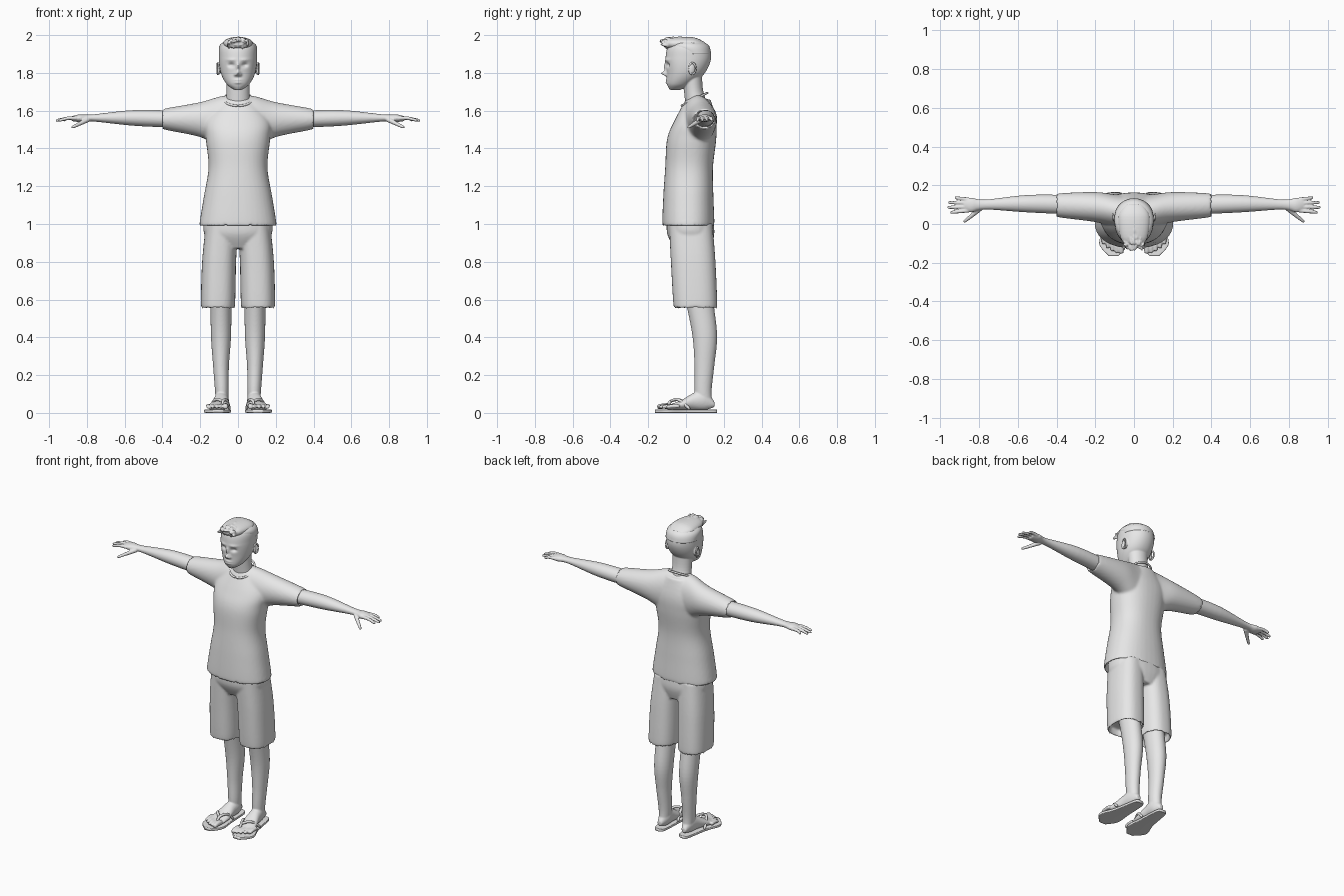
import bpy, bmesh, math, random
from mathutils import Vector, Matrix

random.seed(4)
cube = bpy.data.objects.get("Cube")
if cube:
    bpy.data.objects.remove(cube, do_unlink=True)

shade = (0.8, 0.8, 0.8, 1)
grey = bpy.data.materials.new("plain_grey")
grey.use_nodes = True
grey.diffuse_color = shade
grey.node_tree.nodes["Principled BSDF"].inputs["Base Color"].default_value = shade


# Cross-sections: position along an axis, then the low and high limits of the other two
def level(z, half, front, back, mid=0):
    return z, mid - half, mid + half, front, back


def arm_slice(x, front, back, bottom, top):
    return x, front, back, bottom, top


def foot_slice(y, half, top, bottom, mid=0):
    return y, mid - half, mid + half, bottom, top


def grow(section, d):
    t, a_low, a_high, b_low, b_high = section
    return t, a_low - d, a_high + d, b_low - d, b_high + d


def hem(section, lift):
    """Turn an open cloth edge inward."""
    inner = grow(section, -.012)
    return [(inner[0] + lift, *inner[1:]), inner, section]


def skin(bm, rings):
    """Bridge vertex rings and cap both ends."""
    rows = [[bm.verts.new(p) for p in ring] for ring in rings]
    for low, high in zip(rows, rows[1:]):
        for i in range(len(low)):
            bm.faces.new((low[i - 1], low[i], high[i], high[i - 1]))
    bm.faces.new(rows[0][::-1])
    bm.faces.new(rows[-1])
    return [v for row in rows for v in row]


def resample(keys, steps):
    """Smooth interpolation through number tuples."""
    out = []
    last = len(keys) - 1
    for i in range(last):
        before, start, end, after = (keys[max(0, min(last, i + k))] for k in (-1, 0, 1, 2))
        for s in range(steps):
            t = s / steps
            out.append([0.5 * (2 * b + (c - a) * t + (2 * a - 5 * b + 4 * c - d) * t * t
                               + (3 * b - a - 3 * c + d) * t ** 3)
                        for a, b, c, d in zip(before, start, end, after)])
    return out + [list(keys[-1])]


def rounded(value, power):
    return math.copysign(abs(value) ** (2 / power), value)


def loft(bm, axis, sections, power=2.0, steps=6, sides=40, flip=1):
    """Skin a row of rounded sections lying along an axis."""
    rings = []
    for t, a_low, a_high, b_low, b_high in resample(sections, steps):
        ring = []
        for i in range(sides):
            angle = math.tau * i / sides
            a = (a_low + a_high + (a_high - a_low) * rounded(math.cos(angle), power)) / 2
            b = (b_low + b_high + (b_high - b_low) * rounded(math.sin(angle), power)) / 2
            x, y, z = {"x": (t, a, b), "y": (a, t, b), "z": (a, b, t)}[axis]
            ring.append((x * flip, y, z))
        rings.append(ring)
    return skin(bm, rings)


def tube(bm, points, radius, taper=1.0, sides=12, steps=5):
    """Round tube through points, narrowing to taper times its radius."""
    path = [Vector(p) for p in resample(points, steps)]
    last = len(path) - 1
    rings = []
    for i, centre in enumerate(path):
        turn = (path[min(i + 1, last)] - path[max(i - 1, 0)]).to_track_quat("Z", "Y")
        r = radius * (1 + (taper - 1) * i / last) * (0.6 if i in (0, last) else 1)
        angles = [math.tau * k / sides for k in range(sides)]
        rings.append([centre + turn @ Vector((r * math.cos(a), r * math.sin(a), 0)) for a in angles])
    skin(bm, rings)


def blob(bm, location, size, tilt=0, turn=0):
    matrix = (Matrix.Translation(location) @ Matrix.Rotation(turn, 4, "Z")
              @ Matrix.Rotation(tilt, 4, "X") @ Matrix.Diagonal((*size, 1)))
    bmesh.ops.create_uvsphere(bm, u_segments=16, v_segments=10, radius=1, matrix=matrix)


def bump(verts, z, wide, tall, out, x=0):
    """Push the face out, alike on both sides."""
    for v in verts:
        if v.co.y < 0:
            v.co.y -= out * math.exp(-((abs(v.co.x) - x) / wide) ** 2 - ((v.co.z - z) / tall) ** 2)


def jitter(amount):
    return random.uniform(-amount, amount)


def finish(name, bm, voxel=0, soften=3, mirror=False):
    bmesh.ops.recalc_face_normals(bm, faces=bm.faces)
    for face in bm.faces:
        face.smooth = True
    mesh = bpy.data.meshes.new(name)
    bm.to_mesh(mesh)
    bm.free()
    mesh.materials.append(grey)
    ob = bpy.data.objects.new(name, mesh)
    bpy.context.collection.objects.link(ob)
    if voxel:
        remesh = ob.modifiers.new("Blend", "REMESH")
        remesh.mode = "VOXEL"
        remesh.voxel_size = voxel
        remesh.use_smooth_shade = True
        ob.modifiers.new("Soften", "SMOOTH").iterations = soften
    if mirror:
        ob.modifiers.new("Mirror", "MIRROR")


# Shirt: body, and one loft running from sleeve to sleeve
bm = bmesh.new()
loft(bm, "z", hem(level(z=1, half=.204, front=-.125, back=.15), lift=.03) + [
    level(z=1.15, half=.18, front=-.12, back=.145),
    level(z=1.3, half=.156, front=-.11, back=.143),
    level(z=1.45, half=.17, front=-.1, back=.16),
    level(z=1.55, half=.17, front=-.06, back=.16),
    level(z=1.66, half=.08, front=0, back=.13)], power=2.3)
sleeve = hem(arm_slice(x=.39, front=.035, back=.158, bottom=1.5, top=1.61), lift=-.02) + [
    arm_slice(x=.2, front=.01, back=.165, bottom=1.46, top=1.645),
    arm_slice(x=.07, front=-.02, back=.15, bottom=1.4, top=1.68)]
loft(bm, "x", sleeve + [(-x, *limits) for x, *limits in reversed(sleeve)])
finish("shirt", bm, voxel=.008, soften=5)

# Collar band, dipping at the front
bm = bmesh.new()
turns = [math.tau * k / 24 for k in range(25)]
tube(bm, [(.076 * math.sin(a), .045 - .068 * math.cos(a), 1.66 - .034 * math.cos(a)) for a in turns],
     radius=.006, steps=2)
finish("collar", bm)

# Shorts: hips and two legs
bm = bmesh.new()
loft(bm, "z", [level(z=1.05, half=.175, front=-.1, back=.14),
               level(z=.95, half=.18, front=-.1, back=.15),
               level(z=.87, half=.12, front=-.06, back=.13)], power=2.4)
for side in (1, -1):
    loft(bm, "z", hem(level(z=.57, half=.09, front=-.066, back=.165, mid=.106), lift=.03) + [
        level(z=.8, half=.09, front=-.08, back=.156, mid=.1),
        level(z=1, half=.085, front=-.09, back=.14, mid=.085)], power=2.5, flip=side)
finish("shorts", bm, voxel=.007, soften=4)

# Arms with hands
bm = bmesh.new()
loft(bm, "x", [arm_slice(x=.33, front=.05, back=.15, bottom=1.51, top=1.6),
               arm_slice(x=.55, front=.06, back=.15, bottom=1.52, top=1.603),
               arm_slice(x=.77, front=.075, back=.126, bottom=1.543, top=1.58),
               arm_slice(x=.84, front=.06, back=.136, bottom=1.54, top=1.58),
               arm_slice(x=.88, front=.07, back=.13, bottom=1.545, top=1.57)])
for i, tip in enumerate((.95, .965, .96, .925)):
    y = .07 + .019 * i
    spread = .007 * (i - 1.5)
    tube(bm, [(.85, y, 1.56), (.9, y + spread / 2, 1.56), (tip, y + spread, 1.547)], radius=.011, taper=.7)
tube(bm, [(.79, .085, 1.555), (.83, .05, 1.535), (.88, .01, 1.51)], radius=.015, taper=.5)
finish("arms", bm, voxel=.004, soften=4, mirror=True)

# Legs with feet and toes
bm = bmesh.new()
loft(bm, "z", [level(z=.65, half=.056, front=-.02, back=.135, mid=.09),
               level(z=.55, half=.055, front=.007, back=.15, mid=.09),
               level(z=.4, half=.053, front=.035, back=.165, mid=.09),
               level(z=.25, half=.042, front=.045, back=.15, mid=.09),
               level(z=.12, half=.036, front=.045, back=.136, mid=.086),
               level(z=.04, half=.03, front=.05, back=.14, mid=.085)])
loft(bm, "y", [foot_slice(y=.15, half=.015, bottom=.03, top=.06, mid=.087),
               foot_slice(y=.1, half=.035, bottom=.015, top=.12, mid=.085),
               foot_slice(y=.04, half=.04, bottom=.015, top=.105, mid=.09),
               foot_slice(y=-.03, half=.053, bottom=.015, top=.065, mid=.098),
               foot_slice(y=-.1, half=.055, bottom=.015, top=.04, mid=.108)])
for i in range(5):
    x = .066 + .023 * i
    tip = .003 * i * i - .152
    tube(bm, [(x, tip + .07, .036), (x, tip + .03, .036), (x, tip, .03)],
         radius=.012 if i else .017, taper=.75)
finish("legs", bm, voxel=.005, mirror=True)

# Sandals: sole and forked strap
bm = bmesh.new()
loft(bm, "y", [foot_slice(y, half, top=.018, bottom=0, mid=mid) for y, half, mid in (
    (.165, .015, .09), (.14, .034, .087), (0, .051, .096), (-.1, .071, .109), (-.165, .025, .105))], power=7)
finish("sandal_soles", bm, mirror=True)
bm = bmesh.new()
fork = (.08, -.08, .062)
tube(bm, [(.08, -.1, .03), fork, (.06, -.03, .067), (.045, .02, .02)], radius=.008)
tube(bm, [fork, (.12, -.04, .07), (.148, .02, .02)], radius=.008)
finish("sandal_straps", bm, mirror=True)

# Head: lofted skull with pushed features, plus neck, ears and eyes
bm = bmesh.new()
skull = [level(z=1.71, half=.02, front=-.085, back=-.03),
         level(z=1.74, half=.06, front=-.1, back=.03),
         level(z=1.8, half=.091, front=-.102, back=.1),
         level(z=1.88, half=.101, front=-.108, back=.133),
         level(z=1.95, half=.09, front=-.088, back=.112),
         level(z=1.988, half=.02, front=-.01, back=.03)]
face = loft(bm, "z", skull, power=2.1, steps=14, sides=120)
bump(face, z=1.797, wide=.012, tall=.012, out=.03)
bump(face, z=1.83, wide=.008, tall=.022, out=.014)
bump(face, z=1.79, wide=.006, tall=.006, out=.012, x=.014)
bump(face, z=1.842, wide=.016, tall=.011, out=-.015, x=.035)
bump(face, z=1.869, wide=.024, tall=.007, out=.005, x=.036)
for lip in (1.748, 1.762):
    bump(face, z=lip, wide=.02, tall=.005, out=.008)
loft(bm, "z", [level(z=1.6, half=.07, front=0, back=.13),
               level(z=1.7, half=.061, front=-.01, back=.092),
               level(z=1.8, half=.065, front=-.02, back=.085)])
for side in (1, -1):
    blob(bm, (side * .1, .032, 1.822), size=(.009, .02, .034), tilt=-.2, turn=side * .35)
    blob(bm, (side * .035, -.07, 1.84), size=(.018, .015, .012))
finish("head", bm, voxel=.004, soften=2)

# Ear rims
bm = bmesh.new()
tube(bm, [(.106 + .004 * math.cos(a), .034 + .017 * math.cos(a), 1.823 + .03 * math.sin(a)) for a in turns],
     radius=.005, steps=1)
finish("ear_rims", bm, mirror=True)

# Hair: close-cropped cap, then a longer top swept up in tufts
bm = bmesh.new()
loft(bm, "z", [level(z=1.9, half=.1, front=-.05, back=.133)] + [grow(s, .004) for s in skull[-2:]])
finish("hair_cap", bm)
bm = bmesh.new()
loft(bm, "y", [foot_slice(y=-.12, half=.03, bottom=1.945, top=1.965),
               foot_slice(y=-.07, half=.07, bottom=1.92, top=1.988),
               foot_slice(y=.04, half=.08, bottom=1.92, top=1.988),
               foot_slice(y=.1, half=.045, bottom=1.935, top=1.962)])
for col in range(-4, 5):
    blob(bm, (col * .012, .002 * abs(col) - .112, 1.954 + jitter(.006)), size=(.008, .01, .025), tilt=.25)
    for row in range(7):
        x = col * (.012 + .001 * row) + jitter(.004)
        drop = 8 * x * x + (.012 if row in (0, 6) else 0)
        blob(bm, (x, .027 * row - .115 + jitter(.005), 1.982 - drop + jitter(.003)),
             size=(.007, .022, .008), tilt=jitter(.25) - .1, turn=jitter(.3))
finish("hair_top", bm, voxel=.004, soften=1)
